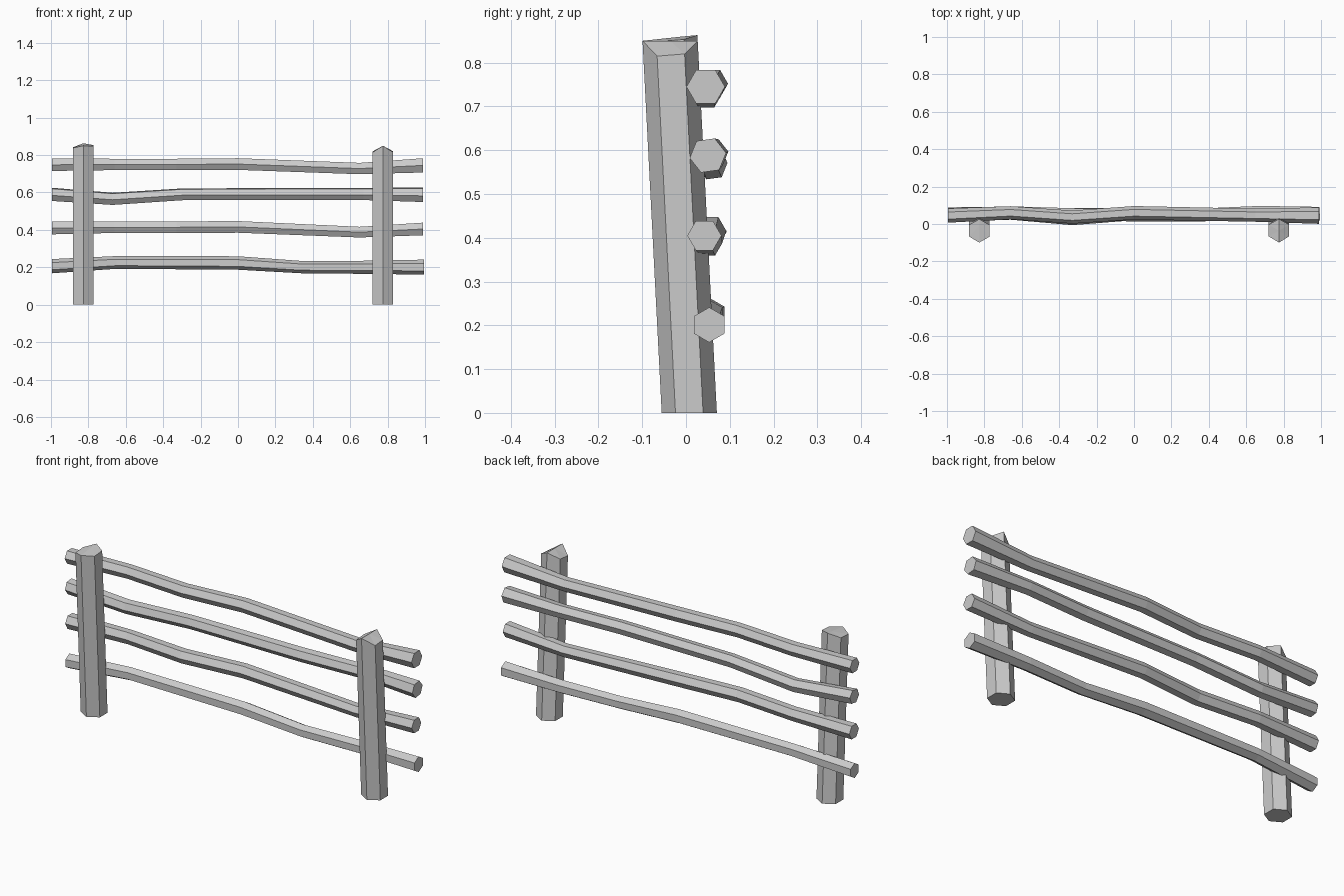
import bpy, bmesh, math

if "Cube" in bpy.data.objects:
    bpy.data.objects.remove(bpy.data.objects["Cube"])


def loft(name, rings, cap_centre=None):
    """Skin a list of equal-sized vertex rings; optional peak closes the end."""
    bm = bmesh.new()
    loops = [[bm.verts.new(p) for p in ring] for ring in rings]
    n = len(loops[0])
    for a, b in zip(loops, loops[1:]):
        for i in range(n):
            j = (i + 1) % n
            bm.faces.new((a[i], a[j], b[j], b[i]))
    bm.faces.new(loops[0])
    if cap_centre:
        c = bm.verts.new(cap_centre)
        for i in range(n):
            bm.faces.new((loops[-1][i], loops[-1][(i + 1) % n], c))
    else:
        bm.faces.new(loops[-1])
    bmesh.ops.recalc_face_normals(bm, faces=bm.faces)
    mesh = bpy.data.meshes.new(name)
    bm.to_mesh(mesh)
    bm.free()
    ob = bpy.data.objects.new(name, mesh)
    bpy.context.collection.objects.link(ob)
    return ob


# Leaning hexagonal posts with roughly hewn tops
def post(name, x, tops, peak):
    r, base, lean = 0.063, 0.0075, -0.0515

    def ring(heights):
        pts = []
        for i, z in enumerate(heights):
            a = math.radians(90 + 60 * i)
            pts.append((x + r * math.cos(a), base + lean * z + r * math.sin(a), z))
        return pts

    return loft(name, [ring([0] * 6), ring(tops)],
                (x + peak[0], base + lean * peak[2] + peak[1], peak[2]))


# top heights run from the back corner, left side, front corner, right side
post("left_post", -0.827, [0.863, 0.842, 0.838, 0.85, 0.848, 0.853], (0, 0.03, 0.86))
post("right_post", 0.775, [0.85, 0.82, 0.815, 0.85, 0.815, 0.82], (0, 0, 0.85))


# Crooked hexagonal rails: each point is x, y, z, radius
def rail(name, path, turn):
    rings = []
    for x, y, z, r in path:
        rings.append([(x, y + r * math.cos(math.radians(turn + 60 * i)),
                       z + r * math.sin(math.radians(turn + 60 * i))) for i in range(6)])
    return loft(name, rings)


rail("top_rail", [
    (-0.995, 0.045, 0.748, 0.038), (-0.66, 0.060, 0.750, 0.035),
    (-0.33, 0.037, 0.750, 0.035), (0, 0.060, 0.752, 0.036),
    (0.65, 0.047, 0.728, 0.035), (0.99, 0.045, 0.745, 0.044)], 0)
rail("upper_middle_rail", [
    (-0.995, 0.047, 0.590, 0.038), (-0.67, 0.060, 0.566, 0.035),
    (-0.30, 0.050, 0.590, 0.034), (0.33, 0.047, 0.592, 0.035),
    (0.67, 0.062, 0.592, 0.035), (0.99, 0.050, 0.588, 0.042)], 8)
rail("lower_middle_rail", [
    (-0.995, 0.050, 0.410, 0.039), (-0.66, 0.058, 0.414, 0.035),
    (-0.33, 0.030, 0.414, 0.036), (0, 0.056, 0.416, 0.036),
    (0.65, 0.050, 0.388, 0.033), (0.99, 0.042, 0.405, 0.039)], 0)
rail("bottom_rail", [
    (-0.995, 0.045, 0.206, 0.038), (-0.65, 0.058, 0.226, 0.034),
    (0, 0.052, 0.223, 0.036), (0.34, 0.046, 0.201, 0.033),
    (0.67, 0.058, 0.200, 0.035), (0.995, 0.053, 0.201, 0.040)], 30)
